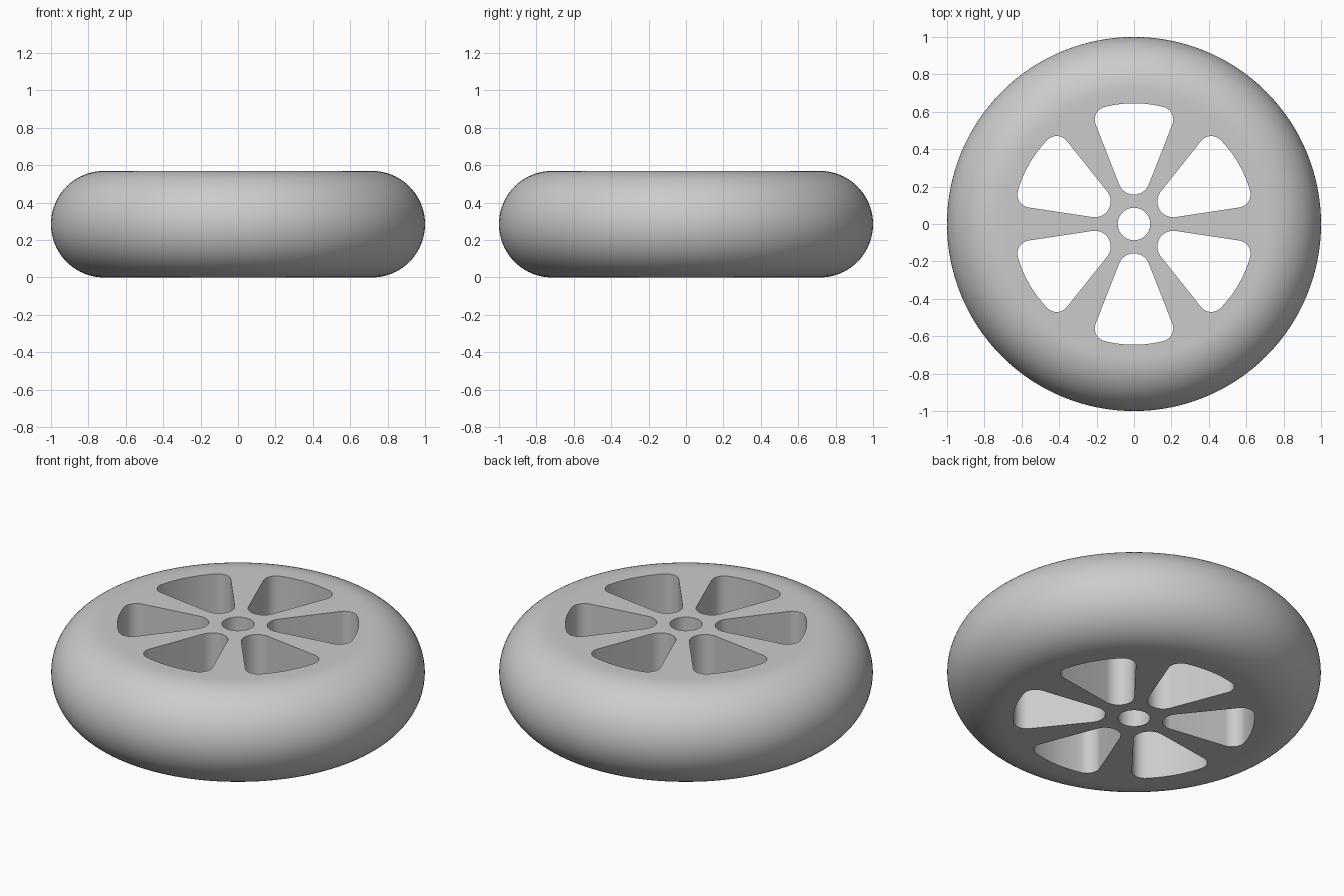
import bpy, bmesh
from math import sin, cos, pi, radians, atan2, asin, hypot
from mathutils import Matrix, Vector

cube = bpy.data.objects.get("Cube")
if cube:
    bpy.data.objects.remove(cube, do_unlink=True)

HEIGHT = 0.57
ROUND = HEIGHT / 2          # radius of the rounded tread
CORE = 1 - ROUND            # radius of the flat side
SEGMENTS = 128

grey = bpy.data.materials.new("light grey")
grey.use_nodes = True
grey.diffuse_color = (0.6, 0.6, 0.6, 1)
grey.node_tree.nodes["Principled BSDF"].inputs["Base Color"].default_value = grey.diffuse_color


def make_object(name, bm):
    bmesh.ops.recalc_face_normals(bm, faces=bm.faces)
    mesh = bpy.data.meshes.new(name)
    bm.to_mesh(mesh)
    bm.free()
    obj = bpy.data.objects.new(name, mesh)
    mesh.materials.append(grey)
    bpy.context.collection.objects.link(obj)
    return obj


def arc(cx, cy, r, start, end, steps):
    angles = [start + (end - start) * i / steps for i in range(steps + 1)]
    return [Vector((cx + r * cos(a), cy + r * sin(a), 0)) for a in angles]


def add_prism(bm, outline, turn=0):
    """Extrude an outline right through the wheel's thickness."""
    spin = Matrix.Rotation(turn, 3, "Z")
    rings = [[bm.verts.new(spin @ p + Vector((0, 0, z))) for p in outline]
             for z in (-0.1, HEIGHT + 0.1)]
    bm.faces.new(rings[0])
    bm.faces.new(rings[1])
    n = len(outline)
    for i in range(n):
        j = (i + 1) % n
        bm.faces.new((rings[0][i], rings[0][j], rings[1][j], rings[1][i]))


# Wheel body: half-round tread between two flat sides
bm = bmesh.new()
tread = [(CORE + ROUND * cos(a), ROUND + ROUND * sin(a))
         for a in (-pi / 2 + pi * i / 40 for i in range(41))]
profile = [(CORE - 0.03, 0)] + tread + [(CORE - 0.03, HEIGHT)]
rings = [[bm.verts.new((r * cos(2 * pi * k / SEGMENTS), r * sin(2 * pi * k / SEGMENTS), z))
          for k in range(SEGMENTS)] for r, z in profile]
for low, high in zip(rings, rings[1:]):
    for k in range(SEGMENTS):
        m = (k + 1) % SEGMENTS
        bm.faces.new((low[k], low[m], high[m], high[k]))
bm.faces.new(rings[0])
bm.faces.new(rings[-1])
wheel = make_object("wheel", bm)

# Rounded wedge outline of one opening between spokes
inner_y, inner_r = 0.242, 0.085
corner_x, corner_y, corner_r = 0.14, 0.558, 0.07
reach = hypot(corner_x, corner_y)
run = corner_y - inner_y
lean = atan2(corner_x, run) - asin((inner_r - corner_r) / hypot(corner_x, run))
edge = atan2(corner_y, corner_x)
wedge = (arc(0, inner_y, inner_r, pi + lean, 2 * pi - lean, 16)
         + arc(corner_x, corner_y, corner_r, -lean, edge, 12)
         + arc(0, 0, reach + corner_r, edge, pi - edge, 12)[1:-1]
         + arc(-corner_x, corner_y, corner_r, pi - edge, pi + lean, 12))

# Cutter: six wedges and the axle hole
bm = bmesh.new()
for i in range(6):
    add_prism(bm, wedge, radians(60 * i))
add_prism(bm, arc(0, 0, 0.087, 0, 2 * pi, 48)[:-1])
cutter = make_object("opening_cutter", bm)
cutter.hide_render = True

# Cut the openings, then smooth the round surfaces
cut = wheel.modifiers.new("openings", "BOOLEAN")
cut.operation = "DIFFERENCE"
cut.solver = "EXACT"
cut.object = cutter
bpy.ops.object.select_all(action="DESELECT")
wheel.select_set(True)
bpy.context.view_layer.objects.active = wheel
bpy.ops.object.modifier_apply(modifier=cut.name)
bpy.data.objects.remove(cutter, do_unlink=True)
bpy.ops.object.shade_smooth_by_angle(angle=radians(30))
